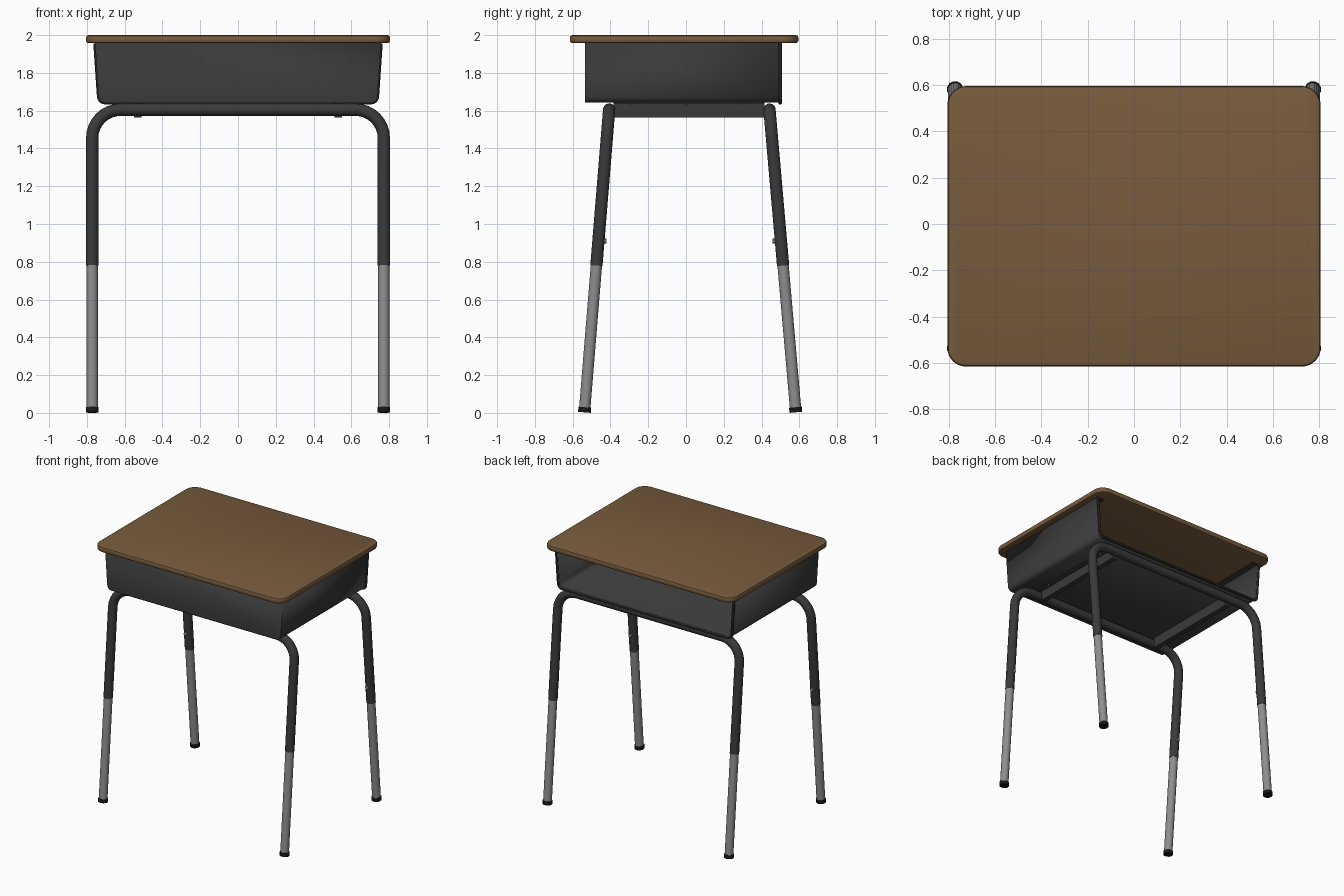
import bpy, bmesh, math
from mathutils import Vector

if "Cube" in bpy.data.objects:
    bpy.data.objects.remove(bpy.data.objects["Cube"])


def material(name, r, g, b):
    m = bpy.data.materials.new(name)
    m.diffuse_color = (r, g, b, 1)
    m.use_nodes = True
    m.node_tree.nodes["Principled BSDF"].inputs["Base Color"].default_value = m.diffuse_color
    return m


WOOD = material("brown_wood", 0.185, 0.105, 0.046)
DARK = material("charcoal_metal", 0.042, 0.042, 0.042)
GREY = material("grey_steel", 0.27, 0.27, 0.27)
BLACK = material("black_rubber", 0.009, 0.009, 0.009)


def finish(name, bm, mat, smooth=True):
    bmesh.ops.recalc_face_normals(bm, faces=bm.faces)
    me = bpy.data.meshes.new(name)
    bm.to_mesh(me)
    bm.free()
    me.materials.append(mat)
    if smooth:
        for p in me.polygons:
            p.use_smooth = True
        me.set_sharp_from_angle(angle=math.radians(35))
    ob = bpy.data.objects.new(name, me)
    bpy.context.collection.objects.link(ob)
    return ob


def skin(bm, rings, closed=True):
    """Join consecutive point rings with quads."""
    rows = [[bm.verts.new(p) for p in ring] for ring in rings]
    n = len(rows[0])
    for a, b in zip(rows, rows[1:]):
        for i in range(n if closed else n - 1):
            j = (i + 1) % n
            bm.faces.new((a[i], a[j], b[j], b[i]))
    return rows


def tube(name, pts, normal, r, mat, sides=16):
    """Sweep a circle along a planar path whose plane has the given normal."""
    pts = [Vector(p) for p in pts]
    normal = Vector(normal).normalized()
    rings = []
    for i, p in enumerate(pts):
        t = (pts[min(i + 1, len(pts) - 1)] - pts[max(i - 1, 0)]).normalized()
        side = t.cross(normal)
        rings.append([p + r * (math.cos(a) * normal + math.sin(a) * side)
                      for a in [math.tau * (k + 0.5) / sides for k in range(sides)]])
    bm = bmesh.new()
    rows = skin(bm, rings)
    bm.faces.new(rows[0])
    bm.faces.new(rows[-1])
    return finish(name, bm, mat)


def box(name, x0, x1, y0, y1, z0, z1, mat):
    bm = bmesh.new()
    rows = skin(bm, [[(x0, y0, z), (x1, y0, z), (x1, y1, z), (x0, y1, z)] for z in (z0, z1)])
    bm.faces.new(rows[0])
    bm.faces.new(rows[-1])
    return finish(name, bm, mat, False)


# desk top: rounded rectangle with a bullnose edge
def outline(inset, z, hx=0.805, hy=0.605, r=0.08, cy=-0.01):
    pts = []
    for q, (sx, sy) in enumerate([(1, 1), (-1, 1), (-1, -1), (1, -1)]):
        for k in range(9):
            a = math.pi / 2 * (q + k / 8)
            pts.append((sx * (hx - r) + (r - inset) * math.cos(a),
                        cy + sy * (hy - r) + (r - inset) * math.sin(a), z))
    return pts


bm = bmesh.new()
rows = skin(bm, [outline(i, z) for i, z in
                 [(0.014, 1.957), (0.004, 1.961), (0, 1.970), (0, 1.987), (0.004, 1.996), (0.014, 2.0)]])
bm.faces.new(rows[0])
bm.faces.new(rows[-1])
finish("desk_top", bm, WOOD)

# book box: tapered U section, closed at the front, open at the back
BOX_FRONT, BOX_BACK, FLOOR, R = -0.535, 0.498, 1.642, 0.035
half = [(0.757, 1.957)]
for k in range(6):
    a = -math.pi / 2 * k / 5
    half.append((0.738 - R + R * math.cos(a), FLOOR + R + R * math.sin(a)))
profile = half + [(-x, z) for x, z in reversed(half)]
bm = bmesh.new()
rows = skin(bm, [[(x, y, z) for x, z in profile] for y in (BOX_FRONT, BOX_BACK)], closed=False)
bm.faces.new(rows[0])
book_box = finish("book_box", bm, DARK)
# make sure the shell thickens inwards
front = next(p for p in book_box.data.polygons if abs(p.normal.y) > 0.9)
if front.normal.y > 0:
    book_box.data.flip_normals()
solid = book_box.modifiers.new("thickness", "SOLIDIFY")
solid.thickness, solid.offset = 0.01, -1

# rolled rim around the opening
tube("box_rim", [(x, BOX_BACK, z) for x, z in profile], (0, 1, 0), 0.010, DARK, 8)

# mounting flanges under the top
for s, side in ((1, "right"), (-1, "left")):
    xs = sorted((s * 0.70, s * 0.75))
    box(f"{side}_top_flange", *xs, BOX_FRONT + 0.005, BOX_BACK, 1.949, 1.957, DARK)
box("front_top_flange", -0.745, 0.745, BOX_FRONT + 0.005, BOX_FRONT + 0.05, 1.949, 1.957, DARK)

# leg frames: bent upper tube, grey lower legs, feet and adjusting screws
LEG_X, TOP_Z, BEND = 0.772, 1.605, 0.15
for label, y_top, y_foot in (("front", -0.407, -0.538), ("back", 0.442, 0.582)):
    slope = (y_top - y_foot) / TOP_Z
    normal = Vector((0, 1, -slope))

    def at(x, z):
        return Vector((x, y_foot + slope * z, z))

    path = [at(LEG_X, z) for z in (0.78, 1.1)]
    for k in range(9):
        a = math.pi / 2 * k / 8
        path.append(at(LEG_X - BEND + BEND * math.cos(a), TOP_Z - BEND + BEND * math.sin(a)))
    path += [Vector((-p.x, p.y, p.z)) for p in reversed(path)]
    tube(f"{label}_upper_frame", path, normal, 0.033, DARK)
    for s, side in ((1, "right"), (-1, "left")):
        x = s * LEG_X
        tube(f"{label}_{side}_lower_leg", [at(x, 0.02), at(x, 0.82)], normal, 0.0305, GREY)
        tube(f"{label}_{side}_foot", [at(x, 0.003), at(x, 0.030)], normal, 0.035, BLACK, 12)
        inward = 1 if label == "front" else -1
        c = at(x, 0.91)
        tube(f"{label}_{side}_screw", [c + Vector((0, inward * d, 0)) for d in (0.02, 0.044)],
             (1, 0, 0), 0.013, GREY, 10)

# support rails under the box, with a screw flange
for s, side in ((1, "right"), (-1, "left")):
    box(f"{side}_rail", *sorted((s * 0.51, s * 0.55)), -0.385, 0.415, 1.563, 1.643, DARK)
    box(f"{side}_rail_flange", *sorted((s * 0.55, s * 0.59)), -0.38, 0.41, 1.635, 1.643, DARK)
    for i, y in enumerate((-0.28, 0.0, 0.3)):
        tube(f"{side}_rail_screw_{i}", [(s * 0.57, y, 1.629), (s * 0.57, y, 1.637)],
             (1, 0, 0), 0.009, GREY, 8)
